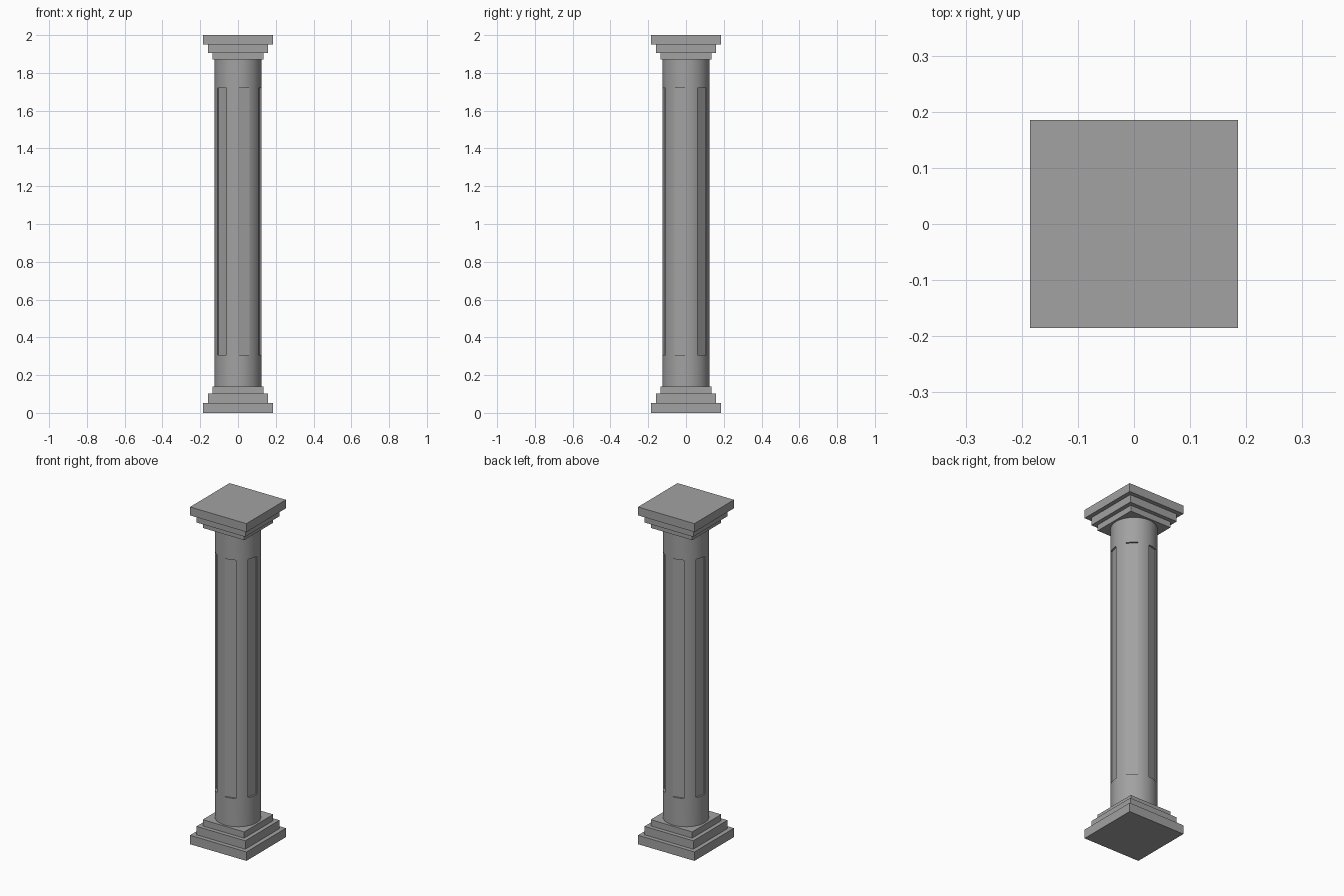
import bpy
import bmesh
from math import radians, sin, cos, pi
from mathutils import Vector

cube = bpy.data.objects.get("Cube")
if cube:
    bpy.data.objects.remove(cube, do_unlink=True)

# Single stone colour
stone = bpy.data.materials.new("grey_stone")
stone.use_nodes = True
colour = (0.36, 0.36, 0.36, 1)
stone.diffuse_color = colour
stone.node_tree.nodes["Principled BSDF"].inputs["Base Color"].default_value = colour


def finish(bm, name):
    bmesh.ops.recalc_face_normals(bm, faces=bm.faces)
    mesh = bpy.data.meshes.new(name)
    bm.to_mesh(mesh)
    bm.free()
    mesh.materials.append(stone)
    obj = bpy.data.objects.new(name, mesh)
    bpy.context.collection.objects.link(obj)
    return obj


def slab(name, half, low, high):
    bm = bmesh.new()
    bmesh.ops.create_cube(bm, size=1)
    for v in bm.verts:
        v.co = (v.co.x * 2 * half, v.co.y * 2 * half, low if v.co.z < 0 else high)
    return finish(bm, name)


# Stepped square base and capital
STEPS = (("plinth", 0.185, 0, 0.053), ("middle_step", 0.16, 0.053, 0.103),
         ("inner_step", 0.136, 0.103, 0.14))
for part, half, low, high in STEPS:
    slab("base_" + part, half, low, high)
for part, half, low, high in (("slab", 0.185, 1.95, 2), ("middle_step", 0.16, 1.905, 1.95),
                              ("inner_step", 0.136, 1.87, 1.905)):
    slab("capital_" + part, half, low, high)

# Round shaft, divided into a plain collar, a fluted band and a plain collar
SEGMENTS, RADIUS, FLOOR = 48, 0.124, 0.113
LEVELS = (0.14, 0.307, 1.72, 1.87)
bm = bmesh.new()
rings = []
for z in LEVELS:
    rings.append([bm.verts.new((RADIUS * sin(2 * pi * i / SEGMENTS),
                                -RADIUS * cos(2 * pi * i / SEGMENTS), z))
                  for i in range(SEGMENTS)])
bands = []
for lower, upper in zip(rings, rings[1:]):
    bands.append([bm.faces.new((lower[i], lower[(i + 1) % SEGMENTS],
                                upper[(i + 1) % SEGMENTS], upper[i]))
                  for i in range(SEGMENTS)])
bm.faces.new(rings[0][::-1])
bm.faces.new(rings[-1])

# Six flat-bottomed flutes, each one twelfth of the way round
width = SEGMENTS // 12
for k in range(6):
    faces = bands[1][k * 2 * width:k * 2 * width + width]
    angle = radians(60 * k + 15)
    outward = Vector((sin(angle), -cos(angle), 0))
    result = bmesh.ops.extrude_face_region(bm, geom=faces)
    for v in result["geom"]:
        if isinstance(v, bmesh.types.BMVert):
            v.co += outward * (FLOOR - v.co.dot(outward))
    bmesh.ops.delete(bm, geom=[f for f in faces if f.is_valid], context="FACES")

shaft = finish(bm, "fluted_shaft")
bpy.ops.object.select_all(action="DESELECT")
shaft.select_set(True)
bpy.context.view_layer.objects.active = shaft
bpy.ops.object.shade_smooth_by_angle(angle=radians(30))
